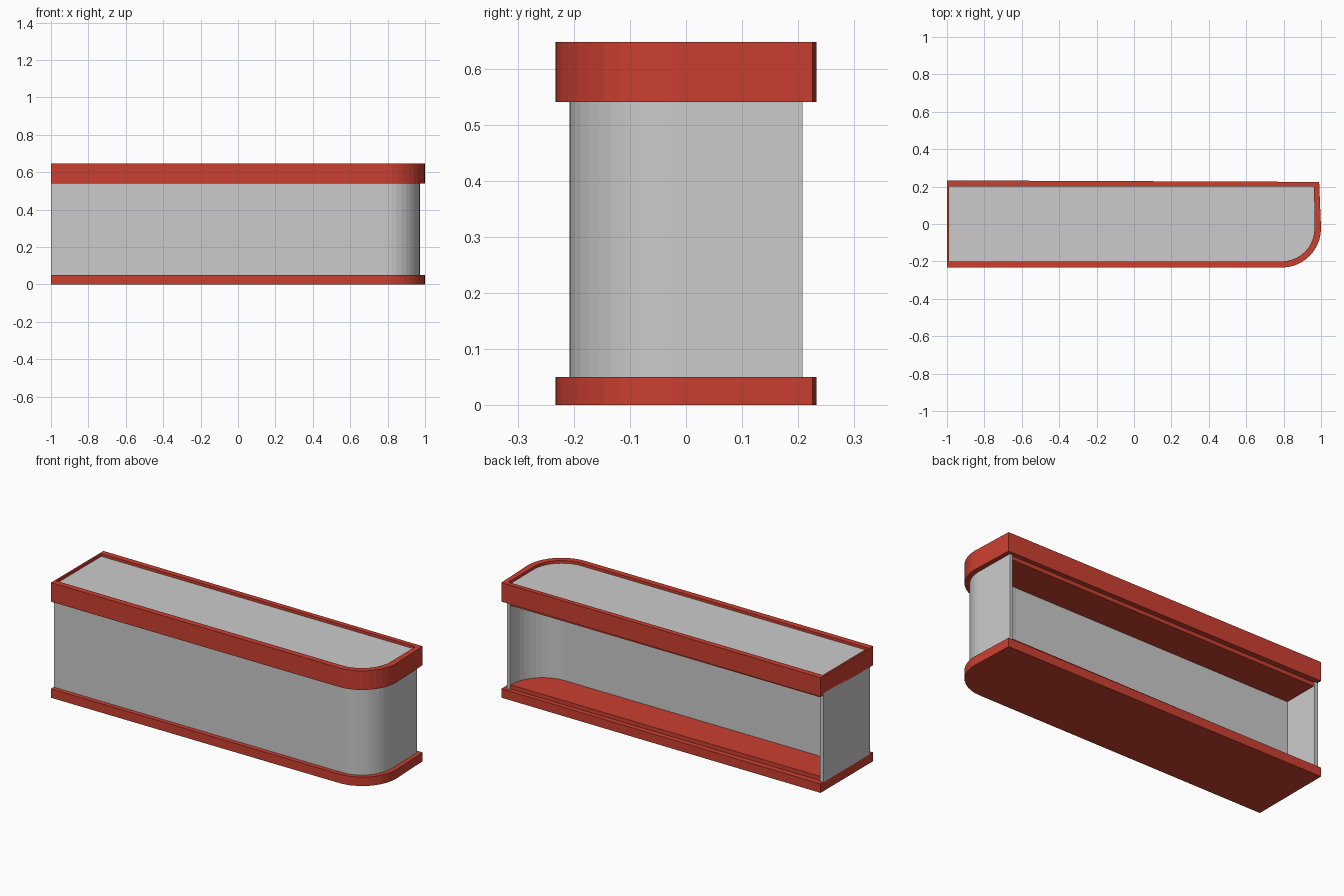
import bpy, bmesh, math

if "Cube" in bpy.data.objects:
    bpy.data.objects.remove(bpy.data.objects["Cube"])

red = bpy.data.materials.new("red_trim")
red.diffuse_color = (0.60, 0.05, 0.03, 1)
red.use_nodes = True
red.node_tree.nodes["Principled BSDF"].inputs["Base Color"].default_value = red.diffuse_color
SEGS = 10


def outline(x0, x1, y0, y1, r, end_x, flare=None):
    """Counter-clockwise strip outline with a rounded front right corner."""
    cx, cy = x1 - r, y0 + r
    arc = [(cx + r * math.sin(a), cy - r * math.cos(a))
           for a in (i * math.pi / 2 / SEGS for i in range(SEGS + 1))]
    return [(x0, y0)] + arc + [(end_x, y1 if flare is None else flare), (x0, y1)]


def finish(name, bm, mat):
    bmesh.ops.recalc_face_normals(bm, faces=bm.faces)
    mesh = bpy.data.meshes.new(name)
    bm.to_mesh(mesh)
    bm.free()
    ob = bpy.data.objects.new(name, mesh)
    bpy.context.collection.objects.link(ob)
    if mat:
        mesh.materials.append(mat)


def prism(name, pts, z0, z1, mat=None):
    bm = bmesh.new()
    low = [bm.verts.new((x, y, z0)) for x, y in pts]
    top = [bm.verts.new((x, y, z1)) for x, y in pts]
    bm.faces.new(low)
    bm.faces.new(top)
    for i in range(len(pts)):
        j = (i + 1) % len(pts)
        bm.faces.new((low[i], low[j], top[j], top[i]))
    finish(name, bm, mat)


def ring(name, outer, inner, z0, z1, mat=None):
    bm = bmesh.new()
    loops = [[bm.verts.new((x, y, z)) for x, y in pts]
             for pts, z in ((outer, z0), (outer, z1), (inner, z1), (inner, z0))]
    for k in range(4):
        a, b = loops[k], loops[(k + 1) % 4]
        for i in range(len(a)):
            j = (i + 1) % len(a)
            bm.faces.new((a[i], a[j], b[j], b[i]))
    finish(name, bm, mat)


trim = outline(-1, 1, -0.233, 0.233, 0.21, 0.99, 0.225)
wall = outline(-1, 0.972, -0.208, 0.208, 0.18, 0.968)
panel = outline(-0.99, 0.965, -0.2, 0.2, 0.175, 0.963)
cavity = outline(-0.98, 0.95, 0.0, 0.2, 0.195, 0.95)

# Solid plinth and the raised floor of the rear recess
prism("base_plinth", trim, 0, 0.05, red)
prism("recess_floor", cavity, 0.045, 0.073, red)

# Grey counter body, open at the back: outer outline, then back along the cavity
body = wall[:-1] + [(0.95, 0.208)] + cavity[-3:0:-1] + [
    cavity[0], (-0.98, 0.208), wall[-1]]
prism("counter_body", body, 0.05, 0.55)

# Recess ceiling, raised trim band and the inset counter top
prism("recess_ceiling", cavity, 0.518, 0.55, red)
ring("top_trim", trim, panel, 0.54, 0.647, red)
prism("counter_top", panel, 0.545, 0.632)
